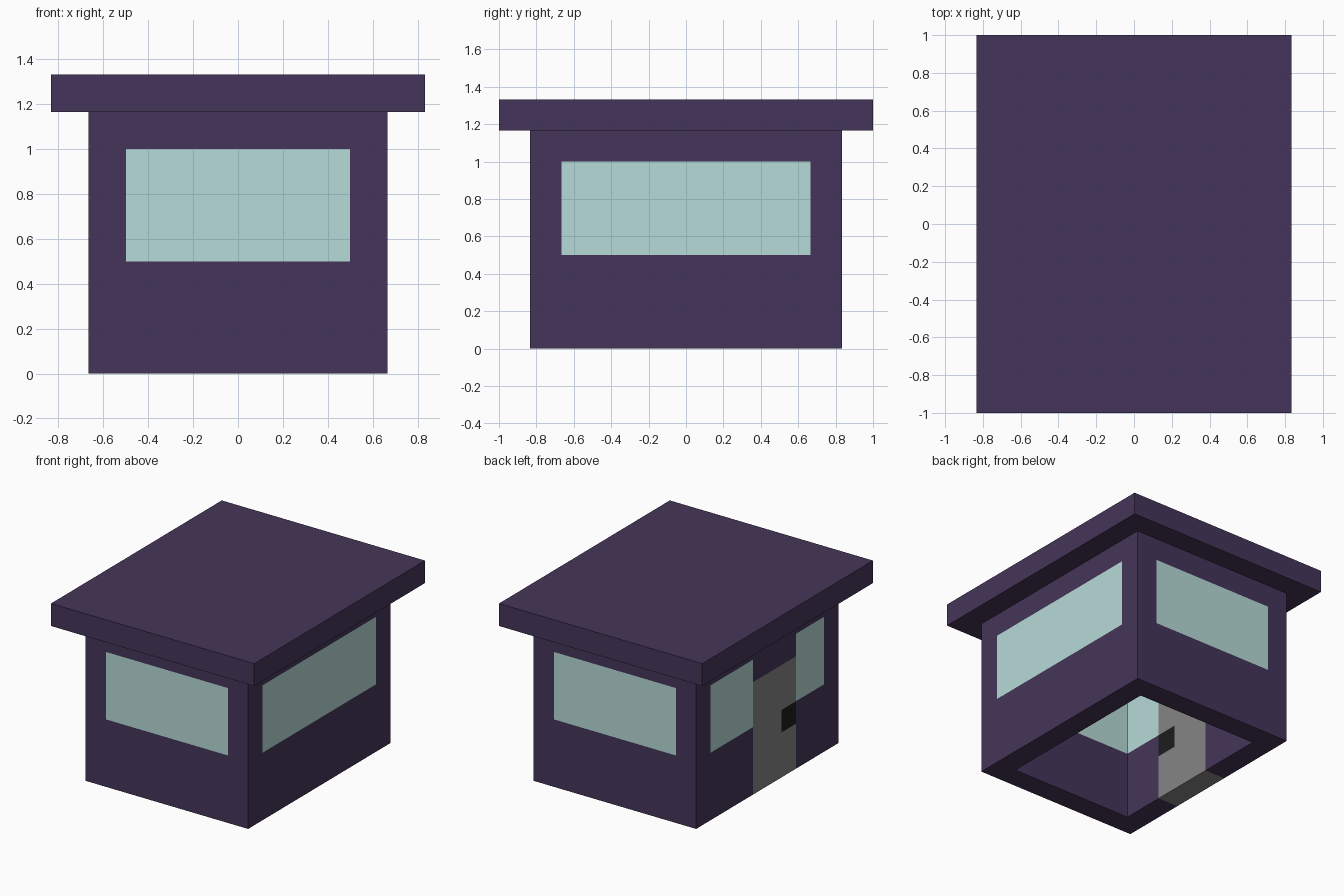
import bpy, bmesh

if "Cube" in bpy.data.objects:
    bpy.data.objects.remove(bpy.data.objects["Cube"])

U = 1 / 6  # the whole model sits on a 1/6 unit module


def material(name, rgb):
    m = bpy.data.materials.new(name)
    m.diffuse_color = (*rgb, 1)
    m.use_nodes = True
    m.node_tree.nodes["Principled BSDF"].inputs["Base Color"].default_value = m.diffuse_color
    return m


PURPLE = material("purple", (0.060, 0.036, 0.100))
GLASS = material("pale_glass", (0.468, 0.708, 0.686))
GREY = material("door_grey", (0.235, 0.235, 0.235))
BLACK = material("handle_black", (0.012, 0.012, 0.012))


def prism(name, points, direction, mat, cap=True, closed=True):
    """Extrude a profile (module units) along a direction."""
    bm = bmesh.new()
    vs = [bm.verts.new([c * U for c in p]) for p in points]
    if cap:
        geom = [bm.faces.new(vs)]
    else:
        n = len(vs)
        geom = [bm.edges.new((vs[i], vs[(i + 1) % n])) for i in range(n if closed else n - 1)]
    if cap:
        ext = bmesh.ops.extrude_face_region(bm, geom=geom, use_keep_orig=True)
    else:
        ext = bmesh.ops.extrude_edge_only(bm, edges=geom)
    top = [e for e in ext["geom"] if isinstance(e, bmesh.types.BMVert)]
    bmesh.ops.translate(bm, verts=top, vec=[c * U for c in direction])
    if cap:
        bmesh.ops.recalc_face_normals(bm, faces=bm.faces)
    else:
        # wall runs: make normals point away from the centre
        for f in bm.faces:
            f.normal_update()
            c = f.calc_center_median()
            if f.normal.x * c.x + f.normal.y * c.y < 0:
                f.normal_flip()
    me = bpy.data.meshes.new(name)
    bm.to_mesh(me)
    bm.free()
    me.materials.append(mat)
    ob = bpy.data.objects.new(name, me)
    bpy.context.collection.objects.link(ob)
    return ob


def box(name, x, y, z, mat):
    pts = [(x[0], y[0], z[0]), (x[1], y[0], z[0]), (x[1], y[1], z[0]), (x[0], y[1], z[0])]
    return prism(name, pts, (0, 0, z[1] - z[0]), mat)


def wall_run(name, path, z, closed):
    """Wall one module thick, following an outer footprint."""
    ob = prism(name, [(x, y, z[0]) for x, y in path], (0, 0, z[1] - z[0]),
               PURPLE, cap=False, closed=closed)
    mod = ob.modifiers.new("thickness", "SOLIDIFY")
    mod.thickness = U
    mod.offset = -1
    mod.use_even_offset = True


CORNERS = [(-4, -5), (4, -5), (4, 5), (-4, 5)]

# Lower wall with a gap for the door, and the band above the windows
wall_run("lower_wall", [(-4, -2)] + CORNERS + [(-4, 1)], (0, 3), False)
wall_run("upper_wall", CORNERS, (6, 7), True)

# Corner posts
for sx, ox in ((-1, "left"), (1, "right")):
    for sy, oy in ((-1, "front"), (1, "back")):
        box(f"post_{oy}_{ox}", sorted((3 * sx, 4 * sx)), sorted((4 * sy, 5 * sy)), (3, 6), PURPLE)

# Windows filling the openings
box("window_front", (-3, 3), (-5, -4), (3, 6), GLASS)
box("window_back", (-3, 3), (4, 5), (3, 6), GLASS)
box("window_right", (3, 4), (-4, 4), (3, 6), GLASS)
box("window_left_front", (-4, -3), (-4, -2), (3, 6), GLASS)
box("window_left_back", (-4, -3), (1, 4), (3, 6), GLASS)

# Door with a notch for its handle, and the lintel over it
door = [(-2, 0), (1, 0), (1, 5), (-2, 5), (-2, 3), (-1, 3), (-1, 2), (-2, 2)]
prism("door", [(-4, y, z) for y, z in door], (1, 0, 0), GREY)
box("door_handle", (-4, -3), (-2, -1), (2, 3), BLACK)
box("door_lintel", (-4, -3), (-2, 1), (5, 6), PURPLE)

# Overhanging flat roof
box("roof", (-5, 5), (-6, 6), (7, 8), PURPLE)
